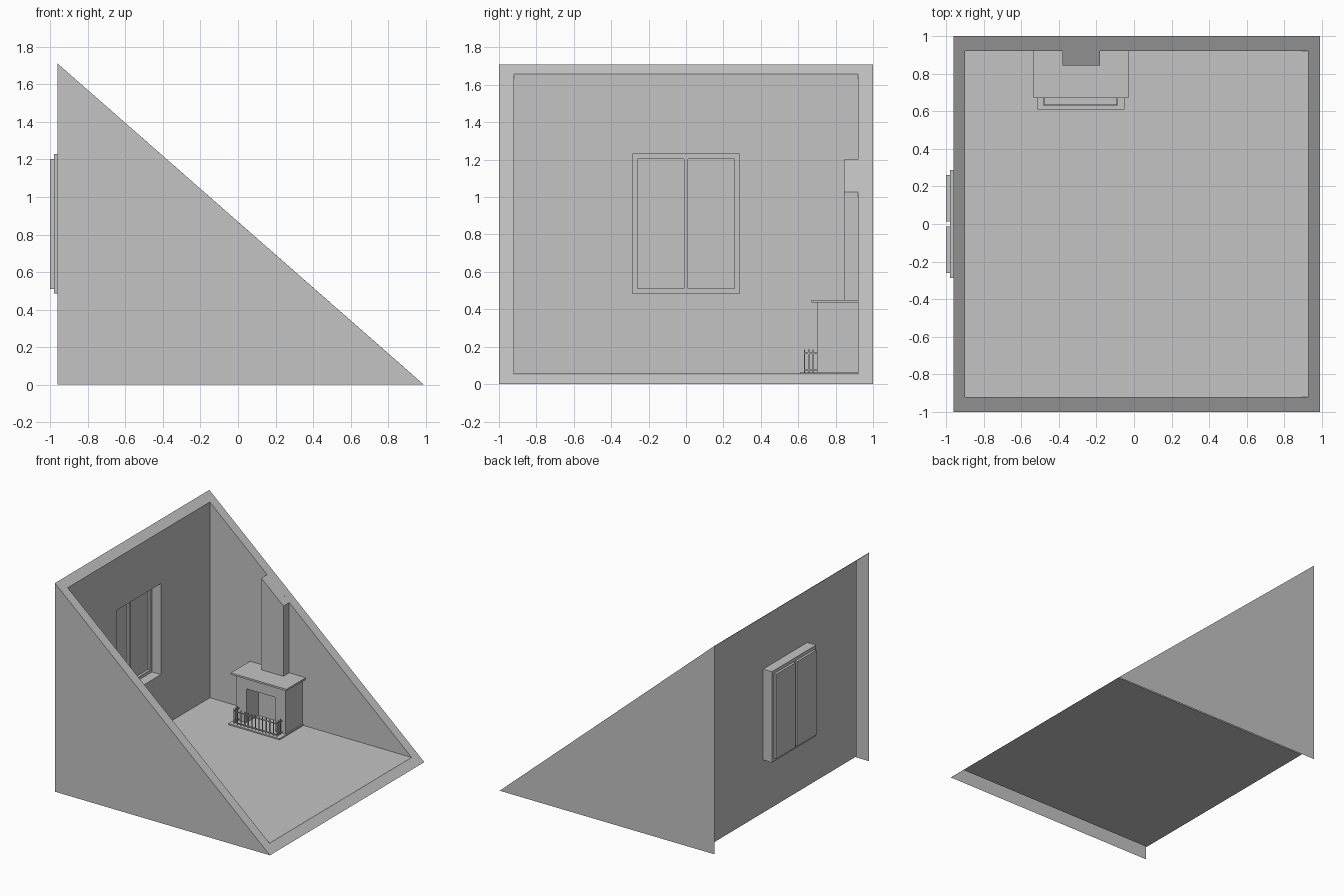
import bpy, bmesh

if "Cube" in bpy.data.objects:
    bpy.data.objects.remove(bpy.data.objects["Cube"])

grey = bpy.data.materials.new("plain grey")
grey.use_nodes = True
grey.diffuse_color = (0.55, 0.55, 0.55, 1)
grey.node_tree.nodes["Principled BSDF"].inputs["Base Color"].default_value = (0.55, 0.55, 0.55, 1)

# Outer and inner limits of the wedge-shaped room
LEFT, RIGHT, SIDE, TOP = -0.96, 0.99, 1.0, 1.71
IN_LEFT, IN_RIGHT, IN_SIDE, FLOOR = -0.90, 0.93, 0.92, 0.053


def slope(x):
    return TOP * (RIGHT - x) / (RIGHT - LEFT)


def finish(name, bm):
    bmesh.ops.remove_doubles(bm, verts=bm.verts, dist=0.0001)
    mesh = bpy.data.meshes.new(name)
    bm.to_mesh(mesh)
    bm.free()
    mesh.materials.append(grey)
    obj = bpy.data.objects.new(name, mesh)
    bpy.context.collection.objects.link(obj)
    return obj


def face(bm, points):
    return bm.faces.new([bm.verts.new(p) for p in points])


def sheet(name, points):
    bm = bmesh.new()
    face(bm, points)
    return finish(name, bm)


def add_box(bm, xs, ys, zs):
    made = bmesh.ops.create_cube(bm, size=1)["verts"]
    for v in made:
        v.co = [r[0] if c < 0 else r[1] for c, r in zip(v.co, (xs, ys, zs))]


def box(name, xs, ys, zs):
    bm = bmesh.new()
    add_box(bm, xs, ys, zs)
    return finish(name, bm)


def prism(name, profile, y0, y1):
    """Extrude an x-z profile from y0 to y1."""
    bm = bmesh.new()
    f = face(bm, [(x, y0, z) for x, z in profile])
    out = bmesh.ops.extrude_face_region(bm, geom=[f], use_keep_orig=True)
    for v in out["geom"]:
        if isinstance(v, bmesh.types.BMVert):
            v.co.y = y1
    bmesh.ops.recalc_face_normals(bm, faces=bm.faces)
    return finish(name, bm)


def panel(bm, x, ys, zs, holes):
    """Upright grid facing +x, leaving out the listed (column, row) cells."""
    for i, (a, b) in enumerate(zip(ys, ys[1:])):
        for j, (c, d) in enumerate(zip(zs, zs[1:])):
            if (i, j) not in holes:
                face(bm, [(x, a, c), (x, b, c), (x, b, d), (x, a, d)])


def reveal(bm, x0, x1, ys, zs):
    """Four faces lining a rectangular recess."""
    loop = [(ys[0], zs[0]), (ys[1], zs[0]), (ys[1], zs[1]), (ys[0], zs[1])]
    for p, q in zip(loop, loop[1:] + loop[:1]):
        face(bm, [(x0, *p), (x0, *q), (x1, *q), (x1, *p)])


# Outer front and back triangles, and the matching inner walls
outer = [(LEFT, 0), (RIGHT, 0), (LEFT, TOP)]
inner = [(IN_LEFT, FLOOR), (IN_RIGHT, FLOOR), (IN_LEFT, slope(IN_LEFT))]
sheet("front_outer_wall", [(x, -SIDE, z) for x, z in outer])
sheet("back_outer_wall", [(x, SIDE, z) for x, z in reversed(outer)])
sheet("front_inner_wall", [(x, -IN_SIDE, z) for x, z in reversed(inner)])
sheet("back_inner_wall", [(x, IN_SIDE, z) for x, z in inner])

# Floor
sheet("floor", [(IN_LEFT, -IN_SIDE, FLOOR), (IN_RIGHT, -IN_SIDE, FLOOR),
                (IN_RIGHT, IN_SIDE, FLOOR), (IN_LEFT, IN_SIDE, FLOOR)])

# Sloping cut rim
bm = bmesh.new()
corners = [(-1, 0), (-1, 1), (1, 1), (1, 0)]
big = [((LEFT, RIGHT)[k], s * SIDE, slope((LEFT, RIGHT)[k])) for s, k in corners]
small = [((IN_LEFT, IN_RIGHT)[k], s * IN_SIDE, slope((IN_LEFT, IN_RIGHT)[k])) for s, k in corners]
for i in range(4):
    n = (i + 1) % 4
    face(bm, [big[i], big[n], small[n], small[i]])
finish("cut_rim", bm)

# Tall wall with a window opening
win_y, win_z = (-0.287, 0.287), (0.485, 1.23)
pane_y, pane_z = ((-0.26, -0.012), (0.012, 0.26)), (0.51, 1.203)
frame_x, pane_x = -0.98, -1.0
bm = bmesh.new()
panel(bm, IN_LEFT, (-IN_SIDE, *win_y, IN_SIDE), (FLOOR, *win_z, slope(IN_LEFT)), {(1, 1)})
finish("tall_wall", bm)

# Window frame, and the two panes set back in it
bm = bmesh.new()
reveal(bm, IN_LEFT, frame_x, win_y, win_z)
panel(bm, frame_x, (win_y[0], *pane_y[0], *pane_y[1], win_y[1]),
      (win_z[0], *pane_z, win_z[1]), {(1, 1), (3, 1)})
finish("window_frame", bm)
bm = bmesh.new()
for ys in pane_y:
    reveal(bm, frame_x, pane_x, ys, pane_z)
    panel(bm, pane_x, ys, pane_z, set())
finish("window_panes", bm)

# Fireplace: body with an opening, mantel shelf, hearth
body_top, open_top = 0.435, 0.34
prism("fireplace_surround", [(-0.51, FLOOR), (-0.413, FLOOR), (-0.413, open_top), (-0.15, open_top),
                             (-0.15, FLOOR), (-0.06, FLOOR), (-0.06, body_top), (-0.51, body_top)],
      0.70, IN_SIDE)
sheet("firebox_back", [(-0.413, 0.855, FLOOR), (-0.15, 0.855, FLOOR),
                       (-0.15, 0.855, open_top), (-0.413, 0.855, open_top)])
box("mantel_shelf", (-0.535, -0.03), (0.67, IN_SIDE), (body_top, 0.45))
box("hearth", (-0.515, -0.05), (0.61, IN_SIDE), (FLOOR, 0.063))

# Chimney breast trimmed by the slope
prism("chimney", [(-0.38, 0.45), (-0.18, 0.45), (-0.18, slope(-0.18)), (-0.38, slope(-0.38))],
      0.845, IN_SIDE)

# Fire guard: two rails on three sides with thin upright bars
x0, x1, y0, y1, r = -0.48, -0.09, 0.633, 0.70, 0.003
bm = bmesh.new()
for z in (0.075, 0.165):
    add_box(bm, (x0 - r, x1 + r), (y0 - r, y0 + r), (z - r, z + r))
    for x in (x0, x1):
        add_box(bm, (x - r, x + r), (y0 + r, y1), (z - r, z + r))
finish("fire_guard_rails", bm)
bm = bmesh.new()
count = 13
spots = [(x0 + (x1 - x0) * i / (count - 1), y0) for i in range(count)]
spots += [(x, y0 + d) for x in (x0, x1) for d in (0.023, 0.046)]
for x, y in spots:
    add_box(bm, (x - r, x + r), (y - r, y + r), (0.063, 0.185))
finish("fire_guard_bars", bm)
